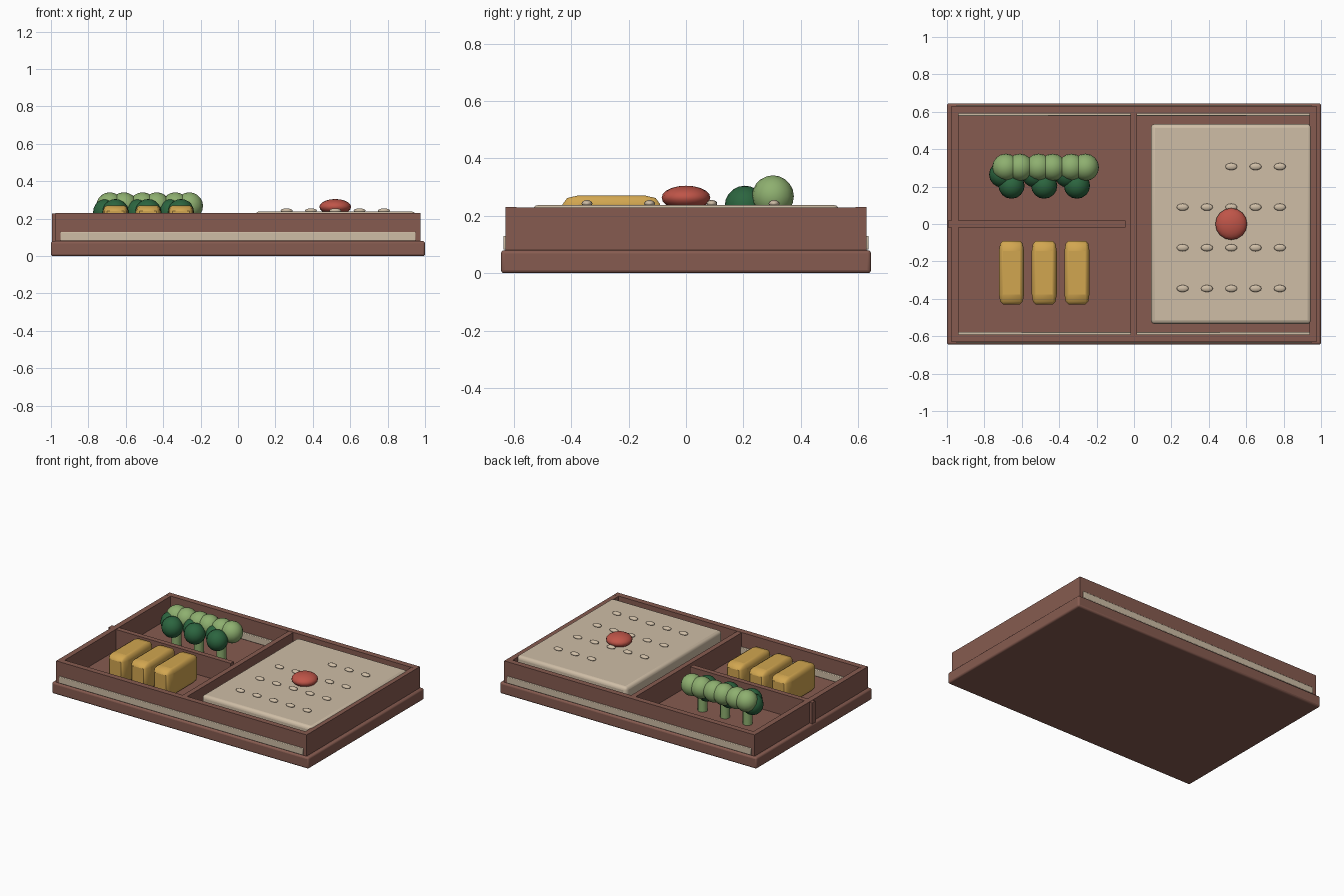
import bpy, math

if "Cube" in bpy.data.objects:
    bpy.data.objects.remove(bpy.data.objects["Cube"])


def material(name, rgb):
    m = bpy.data.materials.new(name)
    m.diffuse_color = (*rgb, 1)
    m.use_nodes = True
    m.node_tree.nodes["Principled BSDF"].inputs["Base Color"].default_value = m.diffuse_color
    return m


WOOD = material("brown wood", (0.24, 0.105, 0.08))
CREAM = material("cream", (0.62, 0.51, 0.38))
YELLOW = material("egg yellow", (0.64, 0.38, 0.08))
RED = material("plum red", (0.52, 0.09, 0.065))
DARK = material("dark green", (0.025, 0.13, 0.05))
LIGHT = material("light green", (0.27, 0.43, 0.16))


def finish(ob, name, mat):
    ob.name = name
    ob.data.materials.append(mat)
    bpy.ops.object.shade_smooth_by_angle(angle=math.radians(35))
    return ob


def box(name, x, y, z, mat, bevel=0.0, segments=3, stretch=False):
    """Box from (min, max) pairs; a stretched bevel scales with each side."""
    bpy.ops.mesh.primitive_cube_add(
        size=1, location=[(a + b) / 2 for a, b in (x, y, z)])
    ob = bpy.context.object
    ob.scale = [b - a for a, b in (x, y, z)]
    if not stretch:
        bpy.ops.object.transform_apply(location=False, rotation=False, scale=True)
    if bevel:
        mod = ob.modifiers.new("rounded edges", 'BEVEL')
        mod.width = bevel
        mod.segments = segments
    return finish(ob, name, mat)


def ball(name, loc, radii, mat, segments=16, rings=10):
    bpy.ops.mesh.primitive_uv_sphere_add(
        segments=segments, ring_count=rings, radius=1, location=loc)
    ob = bpy.context.object
    ob.scale = radii
    return finish(ob, name, mat)


FLOOR, TOP = 0.08, 0.23

# Tray base and four walls
box("tray_base", (-1, 1), (-0.645, 0.645), (0, FLOOR), WOOD, 0.012)
for s, side in ((-1, "front"), (1, "back")):
    box(side + "_wall", (-0.975, 0.975), sorted((s * 0.59, s * 0.63)),
        (0.07, TOP), WOOD)
    # Cream band running through the long wall
    box(side + "_band", (-0.95, 0.95), sorted((s * 0.578, s * 0.637)),
        (0.082, 0.13), CREAM, 0.004, 2)
for s, side in ((-1, "left"), (1, "right")):
    box(side + "_wall", sorted((s * 0.937, s * 0.975)), (-0.6, 0.6),
        (0.07, TOP - 0.0005), WOOD)

# Dividers; the short one pokes through the left wall
box("long_divider", (-0.02, 0.016), (-0.6, 0.6), (0.07, TOP - 0.002), WOOD)
box("short_divider", (-0.995, -0.045), (-0.018, 0.018), (0.07, TOP - 0.003), WOOD)

# Rice bed with sesame seeds and a plum
box("rice", (0.09, 0.95), (-0.535, 0.535), (0.075, 0.238), CREAM, 0.022, 3)
for row, y in enumerate((-0.345, -0.127, 0.09, 0.307)):
    for col in range(5):
        if row == 3 and col < 2:
            continue
        ball("sesame_seed", (0.26 + 0.13 * col, y, 0.243),
             (0.032, 0.019, 0.012), CREAM, 12, 8)
ball("plum", (0.52, 0, 0.263), (0.085, 0.085, 0.042), RED)

for i in range(3):
    x = -0.655 + 0.175 * i
    # Egg roll slices
    box("egg_roll", (x - 0.067, x + 0.067), (-0.43, -0.09), (0.08, 0.271),
        YELLOW, 0.16, 2, True)
    # Broccoli stalk and florets
    bpy.ops.mesh.primitive_cylinder_add(
        vertices=12, radius=0.032, depth=0.16, location=(x, 0.25, 0.16))
    finish(bpy.context.object, "broccoli_stalk", LIGHT)
    for dx, y, z, r, mat in ((0, 0.205, 0.235, 0.07, DARK),
                             (-0.05, 0.265, 0.235, 0.07, DARK),
                             (-0.03, 0.303, 0.268, 0.073, LIGHT),
                             (0.045, 0.303, 0.268, 0.073, LIGHT)):
        ball("broccoli_floret", (x + dx, y, z), (r, r, r), mat)
